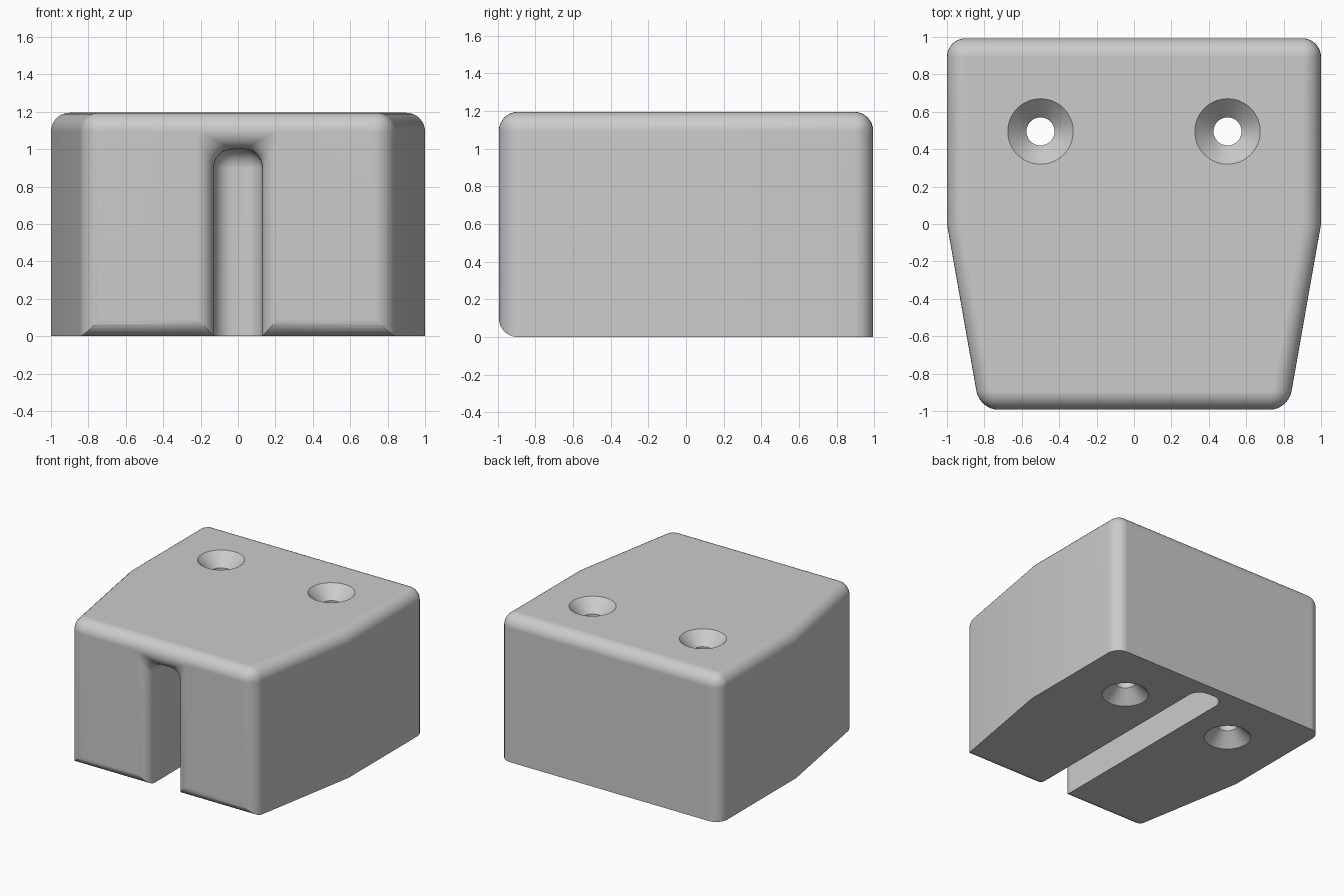
import bpy
import bmesh
from math import pi, sin, cos, sqrt

if "Cube" in bpy.data.objects:
    bpy.data.objects.remove(bpy.data.objects["Cube"])

HEIGHT, DEPTH, R = 1.195, 0.993, 0.1   # block height, half depth, fillet radius
SLOT_W, SLOT_TOP, SLOT_BACK = 0.13, 1.0, 0.9


def to_object(name, bm):
    bmesh.ops.recalc_face_normals(bm, faces=bm.faces)
    mesh = bpy.data.meshes.new(name)
    bm.to_mesh(mesh)
    bm.free()
    obj = bpy.data.objects.new(name, mesh)
    bpy.context.collection.objects.link(obj)
    return obj


def loft(name, rings):
    """Closed solid through a list of equal-length point rings."""
    bm = bmesh.new()
    loops = [[bm.verts.new(p) for p in ring] for ring in rings]
    n = len(loops[0])
    for a, b in zip(loops, loops[1:]):
        for i in range(n):
            j = (i + 1) % n
            bm.faces.new((a[i], a[j], b[j], b[i]))
    bm.faces.new(loops[0])
    bm.faces.new(loops[-1])
    return to_object(name, bm)


def cut(target, cutter):
    mod = target.modifiers.new("cut", "BOOLEAN")
    mod.operation = "DIFFERENCE"
    mod.solver = "EXACT"
    mod.object = cutter
    bpy.context.view_layer.objects.active = target
    bpy.ops.object.modifier_apply(modifier=mod.name)
    bpy.data.objects.remove(cutter)


# Tapered block with rounded top and upright corners
half = [(0.825, -DEPTH), (1, 0), (1, DEPTH)]
outline = half + [(-x, y) for x, y in reversed(half)]
block = loft("mounting_block", [[(x, y, z) for x, y in outline] for z in (0, HEIGHT)])
bm = bmesh.new()
bm.from_mesh(block.data)
edges = []
for e in bm.edges:
    a, b = (v.co for v in e.verts)
    on_top = min(a.z, b.z) > HEIGHT - 0.01
    corner = abs(a.z - b.z) > 0.5 and abs(a.y) > 0.5
    if on_top or corner:
        edges.append(e)
bmesh.ops.bevel(bm, geom=edges, offset=R, offset_type="OFFSET", segments=8,
                profile=0.5, affect="EDGES", clamp_overlap=True)
bm.to_mesh(block.data)
bm.free()

# Rounded lower front edge
arc = [(-DEPTH + R * (1 - sin(t)), R * (1 - cos(t)))
       for t in [pi / 2 * i / 8 for i in range(9)]]
front_profile = arc + [(-DEPTH - 0.1, R), (-DEPTH - 0.1, -0.1), (-DEPTH + R, -0.1)]
cut(block, loft("front_edge_cutter",
                [[(x, y, z) for y, z in front_profile] for x in (-1.2, 1.2)]))


# Arched slot with a flared mouth and a rounded inner end
def arch(y, grow):
    w, top = SLOT_W + grow, SLOT_TOP + grow
    r = max(0.005, R + grow if grow < 0 else R - 0.8 * grow)
    side = [(w - r + r * cos(t), top - r + r * sin(t))
            for t in [pi / 2 * i / 8 for i in range(9)]]
    pts = [(w, -0.2)] + side
    pts += [(-x, z) for x, z in reversed(pts)]
    return [(x, y, z) for x, z in pts]


angles = [pi / 2 * i / 8 for i in range(9)]
flare = 0.095
rings = [arch(-DEPTH - 0.05, flare)]
rings += [arch(-DEPTH + flare * (1 - cos(t)), flare * (1 - sin(t))) for t in angles]
rings += [arch(SLOT_BACK - R + R * sin(t), R * (cos(t) - 1)) for t in angles]
cut(block, loft("slot_cutter", rings))

# Screw holes, countersunk at both ends
for x in (-0.5, 0.5):
    shape = [(-0.01, 0.185), (0.1, 0.075), (HEIGHT - 0.1, 0.075), (HEIGHT + 0.01, 0.185)]
    cut(block, loft("hole_cutter", [
        [(x + r * cos(2 * pi * i / 48), 0.495 + r * sin(2 * pi * i / 48), z)
         for i in range(48)] for z, r in shape]))

# Plain grey finish
grey = bpy.data.materials.new("plain_grey")
grey.use_nodes = True
colour = (0.6, 0.6, 0.6, 1)
grey.diffuse_color = colour
grey.node_tree.nodes["Principled BSDF"].inputs["Base Color"].default_value = colour
block.data.materials.clear()
block.data.materials.append(grey)
for face in block.data.polygons:
    face.material_index = 0

bpy.ops.object.select_all(action="DESELECT")
block.select_set(True)
bpy.context.view_layer.objects.active = block
bpy.ops.object.shade_smooth_by_angle(angle=pi / 6)
weighted = block.modifiers.new("even_shading", "WEIGHTED_NORMAL")
weighted.keep_sharp = True
